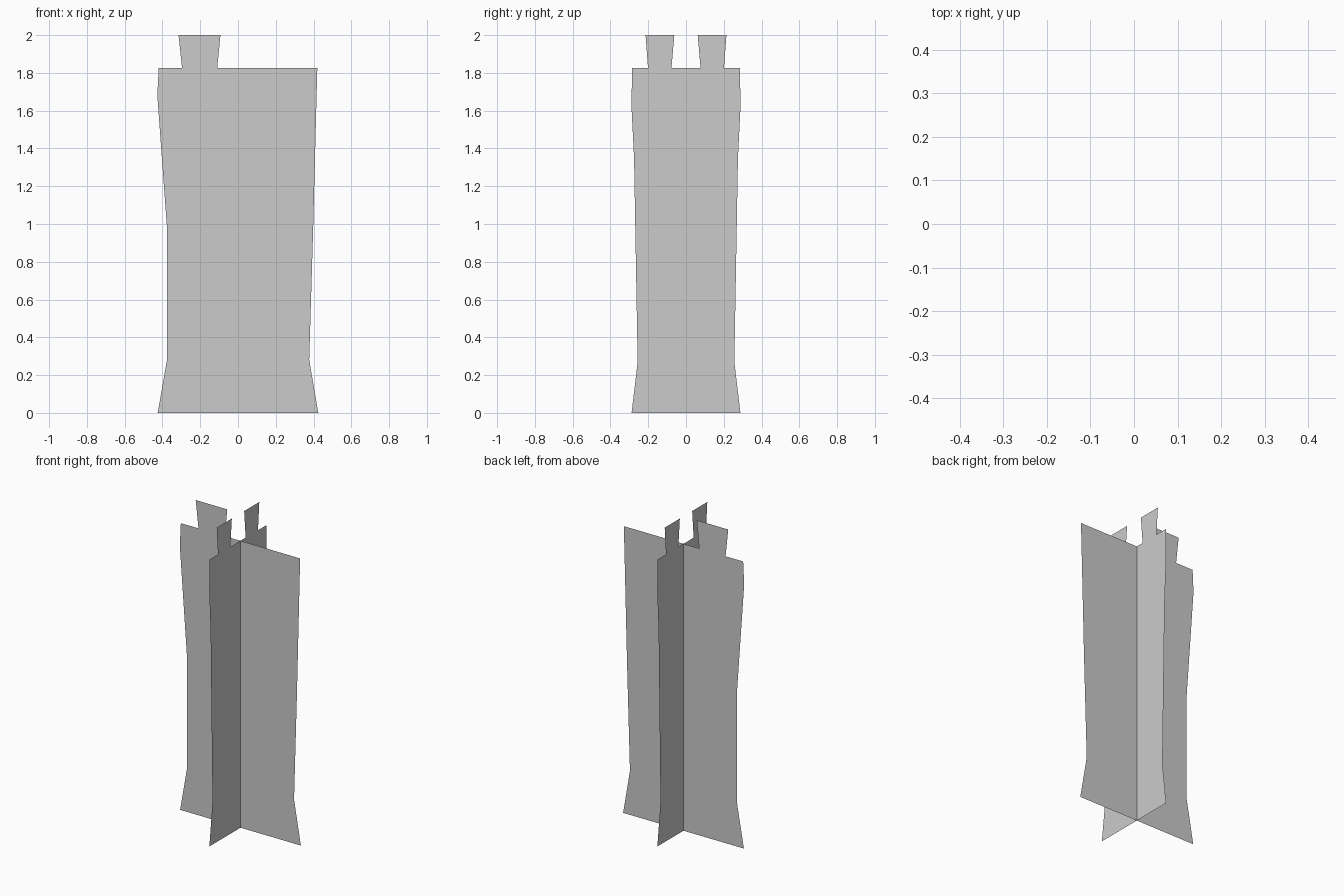
import bpy, bmesh

if "Cube" in bpy.data.objects:
    bpy.data.objects.remove(bpy.data.objects["Cube"])


def flat_panel(name, bands, to_3d):
    """Flat sheet made of stacked bands; each band is rows of (left, right, z)."""
    bm = bmesh.new()
    for rows in bands:
        pairs = [[bm.verts.new(to_3d(u, z)) for u in (left, right)]
                 for left, right, z in rows]
        for (a, b), (d, c) in zip(pairs, pairs[1:]):
            bm.faces.new((a, b, c, d))
    mesh = bpy.data.meshes.new(name)
    bm.to_mesh(mesh)
    bm.free()
    obj = bpy.data.objects.new(name, mesh)
    bpy.context.collection.objects.link(obj)
    return obj


# Wide panel across x, with one off-centre top tab
wide_body = [(-0.425, 0.425, 0), (-0.376, 0.377, 0.28), (-0.376, 0.398, 0.98),
             (-0.427, 0.416, 1.68), (-0.42, 0.42, 1.825)]
wide_tab = [(-0.296, -0.11, 1.825), (-0.315, -0.093, 2)]
flat_panel("wide_panel", [wide_body, wide_tab], lambda u, z: (u, 0.025, z))

# Narrow panel across y, symmetric with two top tabs
narrow_body = [(-w, w, z) for w, z in
               [(0.288, 0), (0.256, 0.27), (0.275, 1.35), (0.289, 1.63), (0.285, 1.825)]]
right_tab = [(0.077, 0.201, 1.825), (0.062, 0.214, 2)]
left_tab = [(-b, -a, z) for a, b, z in right_tab]
flat_panel("narrow_panel", [narrow_body, left_tab, right_tab], lambda u, z: (0, u, z))
